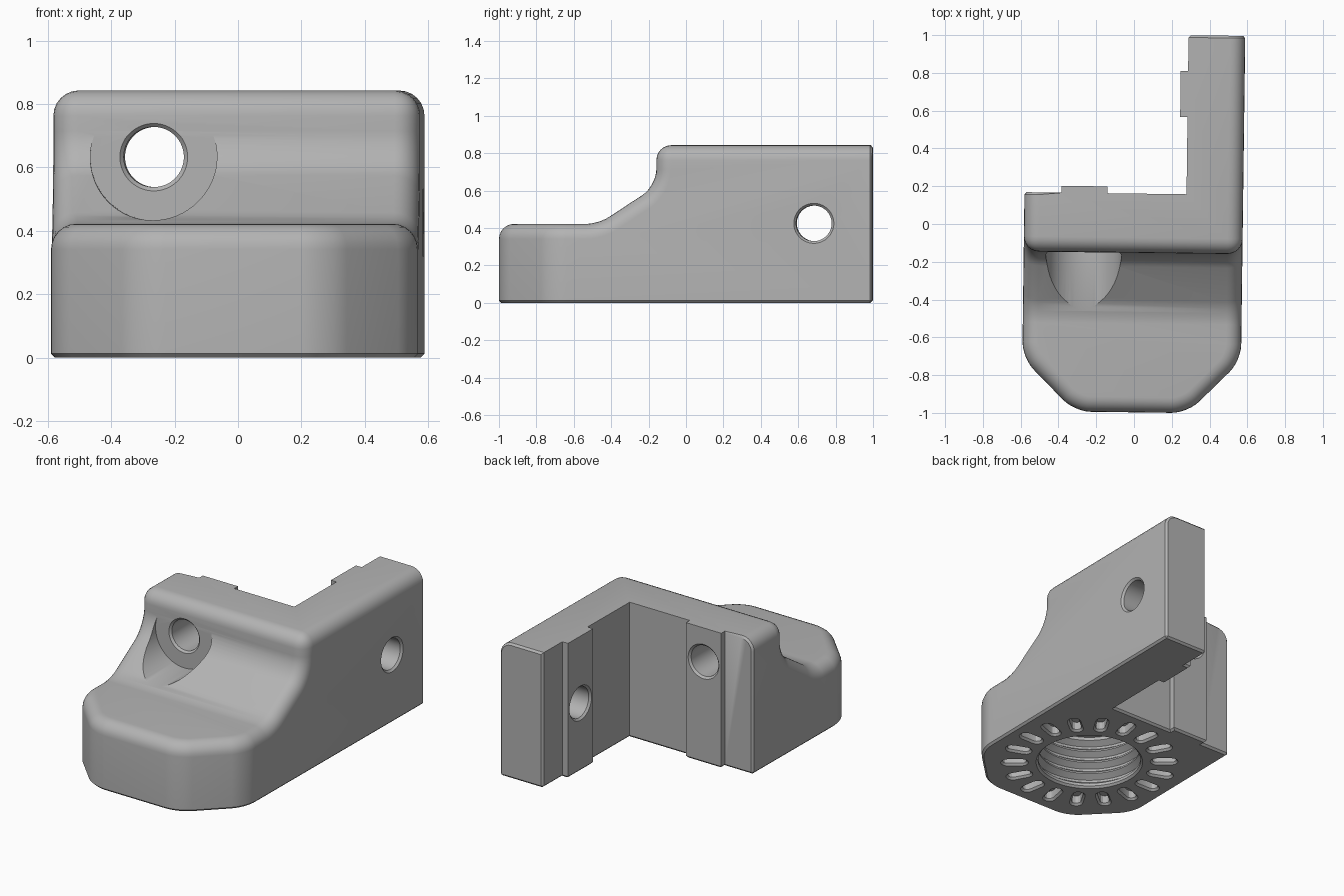
import bpy, bmesh
from math import sin, cos, pi, radians
from mathutils import Matrix, Vector

cube = bpy.data.objects.get("Cube")
if cube:
    bpy.data.objects.remove(cube)

LEFT, RIGHT = -0.585, 0.573      # outer sides
WALL_BACK, ARM_INNER = 0.158, 0.273
WALL_FRONT, TOP, STEP = -0.155, 0.843, 0.422
SEAT = WALL_FRONT - 0.001        # bolt head seat


def loft(bm, rings):
    """Closed solid through a list of equally sized rings."""
    loops = [[bm.verts.new(p) for p in ring] for ring in rings]
    n = len(loops[0])
    for a, b in zip(loops, loops[1:]):
        for i in range(n):
            j = (i + 1) % n
            bm.faces.new((a[i], a[j], b[j], b[i]))
    bm.faces.new(loops[0][::-1])
    bm.faces.new(loops[-1])


def lathe(bm, profile, matrix, sides=64):
    """Solid of revolution from (radius, height) points."""
    loft(bm, [[matrix @ Vector((r * cos(2 * pi * i / sides), r * sin(2 * pi * i / sides), h))
               for i in range(sides)] for r, h in profile])


def finish(bm, name):
    bmesh.ops.recalc_face_normals(bm, faces=bm.faces[:])
    mesh = bpy.data.meshes.new(name)
    bm.to_mesh(mesh)
    bm.free()
    obj = bpy.data.objects.new(name, mesh)
    bpy.context.collection.objects.link(obj)
    return obj


def bevel(bm, rule, offset, segments):
    bm.normal_update()
    edges = [e for e in bm.edges if len(e.link_faces) == 2 and rule(e)]
    bmesh.ops.bevel(bm, geom=edges, offset=offset, offset_type='OFFSET', segments=segments,
                    profile=0.5, affect='EDGES', clamp_overlap=False)


def cut(obj, bm, name):
    cutter = finish(bm, name)
    cutter.hide_render = True
    mod = obj.modifiers.new(name, 'BOOLEAN')
    mod.operation, mod.solver, mod.object = 'DIFFERENCE', 'EXACT', cutter
    bpy.context.view_layer.objects.active = obj
    bpy.ops.object.modifier_apply(modifier=mod.name)
    bpy.data.objects.remove(cutter)


def both(e, test):
    return all(test(v.co) for v in e.verts)


def fold_at(y, z):
    return lambda e: both(e, lambda c: abs(c.y - y) < 1e-4 and abs(c.z - z) < 1e-4)


def front_upright(e):
    a, b = (v.co for v in e.verts)
    return a.y < -0.6 and b.y < -0.6 and (a - b).xy.length < 1e-4


def rim(e):
    return (e.calc_face_angle(0) > 1 and both(e, lambda c: c.z > 0.3)
            and not both(e, lambda c: c.y > 0.99))


def small_chamfer(e):
    if not e.is_convex or e.calc_face_angle(0) < 0.5:
        return False
    wall_end = (both(e, lambda c: abs(c.y - WALL_BACK) < 1e-4)
                and min(v.co.x for v in e.verts) < -0.395)
    return wall_end or both(e, lambda c: c.z < 1e-4) or both(e, lambda c: c.y > 0.9995)


# Body: stepped side profile, chamfered nose, rounded outer rim
profile = [(-1, 0), (-1, STEP), (-0.465, STEP), (WALL_FRONT, 0.625),
           (WALL_FRONT, TOP), (1, TOP), (1, 0)]
bm = bmesh.new()
loft(bm, [[Vector((x, y, z)) for y, z in profile] for x in (LEFT, RIGHT)])
bmesh.ops.recalc_face_normals(bm, faces=bm.faces[:])
bevel(bm, fold_at(-0.465, STEP), 0.065, 6)
bevel(bm, fold_at(WALL_FRONT, 0.625), 0.09, 8)
bevel(bm, front_upright, 0.28, 1)
bevel(bm, front_upright, 0.085, 6)
bevel(bm, rim, 0.08, 6)
body = finish(bm, "corner_bracket")

# Rear pocket leaves an L plan with a raised pad on each inner face
pocket = [(-1, WALL_BACK), (-0.39, WALL_BACK), (-0.39, 0.194), (-0.145, 0.194),
          (-0.145, WALL_BACK), (ARM_INNER, WALL_BACK), (ARM_INNER, 0.567), (0.234, 0.567),
          (0.234, 0.81), (ARM_INNER, 0.81), (ARM_INNER, 1.3), (-1, 1.3)]
bm = bmesh.new()
loft(bm, [[Vector((x, y, z)) for x, y in pocket] for z in (-0.3, 1.3)])
cut(body, bm, "pocket_cutter")

# Fine chamfer on the base and rear edges
bm = bmesh.new()
bm.from_mesh(body.data)
bevel(bm, small_chamfer, 0.012, 1)
bm.to_mesh(body.data)
bm.free()

# Bolt head recess in the slope
along_y = Matrix.Rotation(-pi / 2, 4, 'X')
along_x = Matrix.Rotation(pi / 2, 4, 'Y')
bolt = Matrix.Translation((-0.267, SEAT, 0.633)) @ along_y
bm = bmesh.new()
lathe(bm, [(0.2, -0.6), (0.2, 0)], bolt)
cut(body, bm, "recess_cutter")

# Two bolt holes, chamfered at both mouths
bm = bmesh.new()
arm_bolt = Matrix.Translation((0.234, 0.688, 0.425)) @ along_x
for place, length in ((bolt, 0.194 - SEAT), (arm_bolt, RIGHT - 0.234)):
    lathe(bm, [(0.127, -0.02), (0.095, 0.012), (0.095, length - 0.012),
               (0.127, length + 0.02)], place)
cut(body, bm, "bolt_hole_cutter")

# Threaded socket underneath, ringed by radial slots
centre = Matrix.Translation((-0.006, -0.42, 0))
thread = [(0.332, -0.02), (0.3, 0.012)]
for k in range(4):
    z = 0.03 + 0.075 * k
    thread += [(0.3, z), (0.335, z + 0.025), (0.335, z + 0.04), (0.3, z + 0.065)]
thread.append((0.3, 0.34))
bm = bmesh.new()
lathe(bm, thread, centre)
for k in range(18):
    turn = centre @ Matrix.Rotation(2 * pi * k / 18, 4, 'Z') @ Matrix.Translation((0.438, 0, 0))
    rings = []
    for w, z in ((0.052, -0.012), (0.028, 0.012), (0.028, 0.06)):
        ring = []
        for side in (1, -1):
            for i in range(7):
                a = -pi / 2 + pi * i / 6
                ring.append(turn @ Vector((side * (0.042 + w * cos(a)), side * w * sin(a), z)))
        rings.append(ring)
    loft(bm, rings)
cut(body, bm, "socket_cutter")

# Slight twist of the whole part, colour and shading
body.data.transform(Matrix.Translation((0.003, 0.003, 0)) @ Matrix.Rotation(-0.013, 4, 'Z'))
grey = bpy.data.materials.new("plain grey")
grey.use_nodes = True
colour = (0.45, 0.45, 0.45, 1)
grey.diffuse_color = colour
grey.node_tree.nodes["Principled BSDF"].inputs["Base Color"].default_value = colour
body.data.materials.clear()
body.data.materials.append(grey)
for poly in body.data.polygons:
    poly.material_index = 0
bpy.ops.object.select_all(action='DESELECT')
body.select_set(True)
bpy.context.view_layer.objects.active = body
bpy.ops.object.shade_smooth_by_angle(angle=radians(28))
